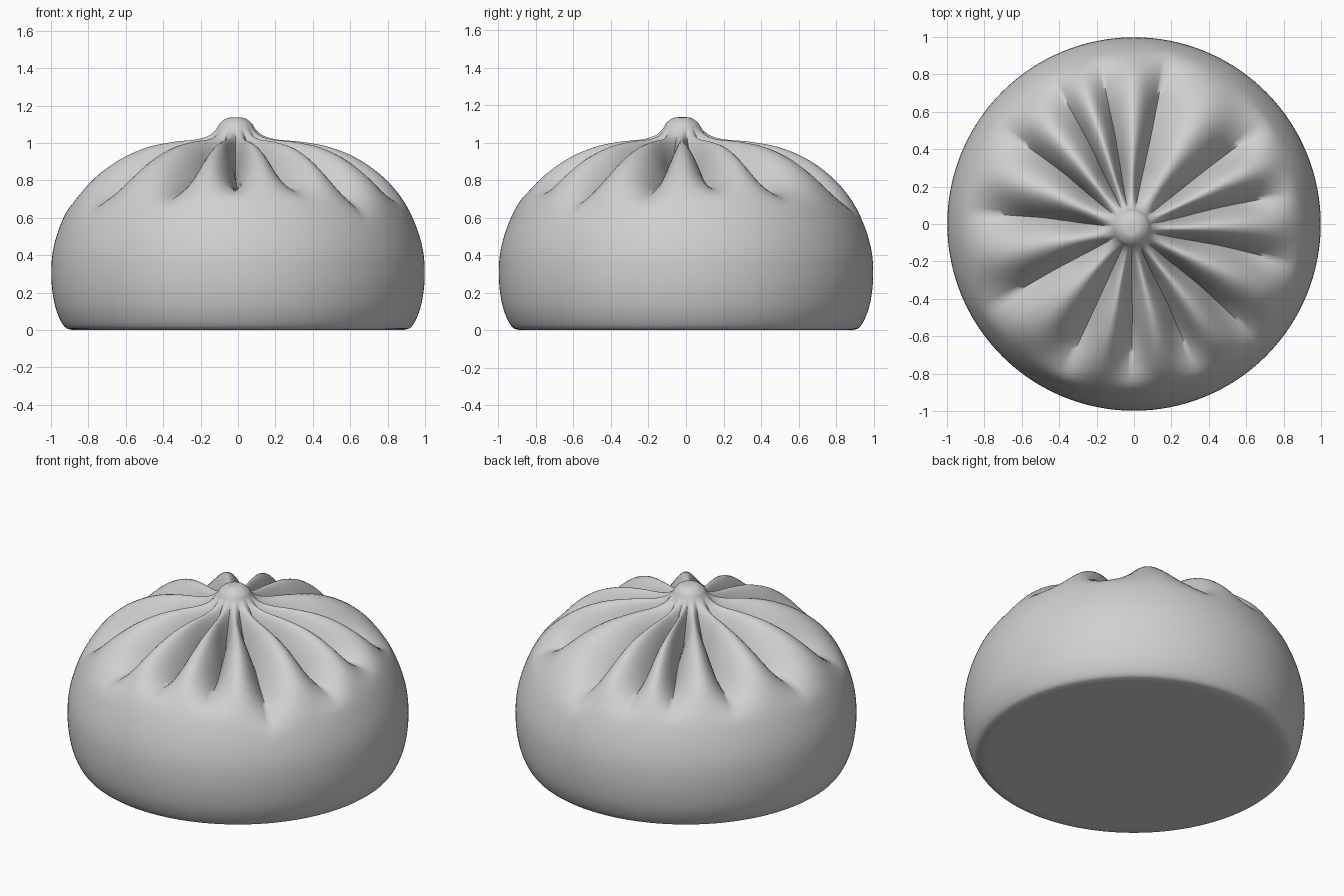
import bpy, bmesh, math
from mathutils import Vector

cube = bpy.data.objects.get("Cube")
if cube:
    bpy.data.objects.remove(cube, do_unlink=True)

# Outline of the bun from the base up to the twisted knob: (radius, height)
PROFILE = [(0.885, 0.0), (0.925, 0.015), (0.96, 0.075), (0.985, 0.16), (0.998, 0.28),
           (0.99, 0.42), (0.95, 0.56), (0.885, 0.69), (0.785, 0.81), (0.65, 0.91),
           (0.5, 0.975), (0.35, 1.005), (0.22, 1.018), (0.15, 1.038), (0.108, 1.07),
           (0.085, 1.105), (0.05, 1.131), (0.012, 1.137)]

# Pleat valleys: (angle in degrees, depth, height where the fold runs out)
PLEATS = [(-150, 0.18, 0.58), (-115, 0.21, 0.64), (-91, 0.20, 0.70),
          (-67, 0.17, 0.68), (-43, 0.17, 0.56), (-14, 0.17, 0.64), (11, 0.17, 0.70),
          (37, 0.21, 0.66), (79, 0.18, 0.58), (102, 0.15, 0.64), (119, 0.16, 0.64),
          (144, 0.18, 0.64), (176, 0.17, 0.62)]
STEPS = 16      # columns between two valleys
SUB = 5         # rings between two outline points


def smoothstep(a, b, x):
    t = min(max((x - a) / (b - a), 0.0), 1.0)
    return t * t * (3 - 2 * t)


def smooth_outline(points):
    """Catmull-Rom curve through the points, as (position, tangent) pairs."""
    p = [Vector(q) for q in points]
    p = [2 * p[0] - p[1]] + p + [2 * p[-1] - p[-2]]
    out = []
    for i in range(1, len(p) - 2):
        a, b, c, d = p[i - 1:i + 3]
        k1, k2, k3 = c - a, 2 * a - 5 * b + 4 * c - d, 3 * b - a - 3 * c + d
        for s in range(SUB):
            t = s / SUB
            out.append((b + 0.5 * (k1 * t + k2 * t * t + k3 * t ** 3),
                        (0.5 * (k1 + 2 * k2 * t + 3 * k3 * t * t)).normalized()))
    out.append((p[-2], Vector((-1, 0))))
    return out


# Columns: angle, depth of the fold there (narrow valley, round ridge), run-out height
columns = []
for i, (a0, d0, e0) in enumerate(PLEATS):
    a1, d1, e1 = PLEATS[(i + 1) % len(PLEATS)]
    a1 += 360 if a1 < a0 else 0
    for s in range(STEPS):
        u = s / STEPS
        fold = 1 - math.sin(math.pi * u) ** 0.95
        columns.append((math.radians(a0 + (a1 - a0) * u),
                        (d0 + (d1 - d0) * u) * fold, e0 + (e1 - e0) * u))

# Dough body with pleats pushed in along the outline's normal
bm = bmesh.new()
rings = []
for pos, tan in smooth_outline(PROFILE):
    lean = smoothstep(0.6, 1.0, pos.y) * (1 - smoothstep(0.1, 0.6, pos.x))
    ring = []
    for angle, depth, runout in columns:
        push = depth * smoothstep(runout, 0.94, pos.y) * smoothstep(0.09, 0.34, pos.x)
        r = pos.x - tan.y * push
        z = pos.y + tan.x * push
        ring.append(bm.verts.new((r * math.cos(angle) - 0.012 * lean,
                                  r * math.sin(angle) - 0.02 * lean, z)))
    rings.append(ring)

# Flat underside ring keeps the base edge shading clean
base = [bm.verts.new((v.co.x * 0.97, v.co.y * 0.97, 0)) for v in rings[0]]
rings.insert(0, base)
n = len(columns)
for lo, hi in zip(rings, rings[1:]):
    for j in range(n):
        k = (j + 1) % n
        bm.faces.new((lo[j], lo[k], hi[k], hi[j]))
bm.faces.new(list(reversed(rings[0])))
bm.faces.new(rings[-1])
bmesh.ops.recalc_face_normals(bm, faces=bm.faces)

mesh = bpy.data.meshes.new("bun")
bm.to_mesh(mesh)
bm.free()
bun = bpy.data.objects.new("bun", mesh)
bpy.context.collection.objects.link(bun)

# Plain dough colour
dough = bpy.data.materials.new("dough_grey")
dough.use_nodes = True
colour = (0.63, 0.63, 0.63, 1.0)
dough.diffuse_color = colour
dough.node_tree.nodes["Principled BSDF"].inputs["Base Color"].default_value = colour
mesh.materials.append(dough)

bpy.ops.object.select_all(action='DESELECT')
bun.select_set(True)
bpy.context.view_layer.objects.active = bun
bpy.ops.object.shade_smooth_by_angle(angle=math.radians(80))
